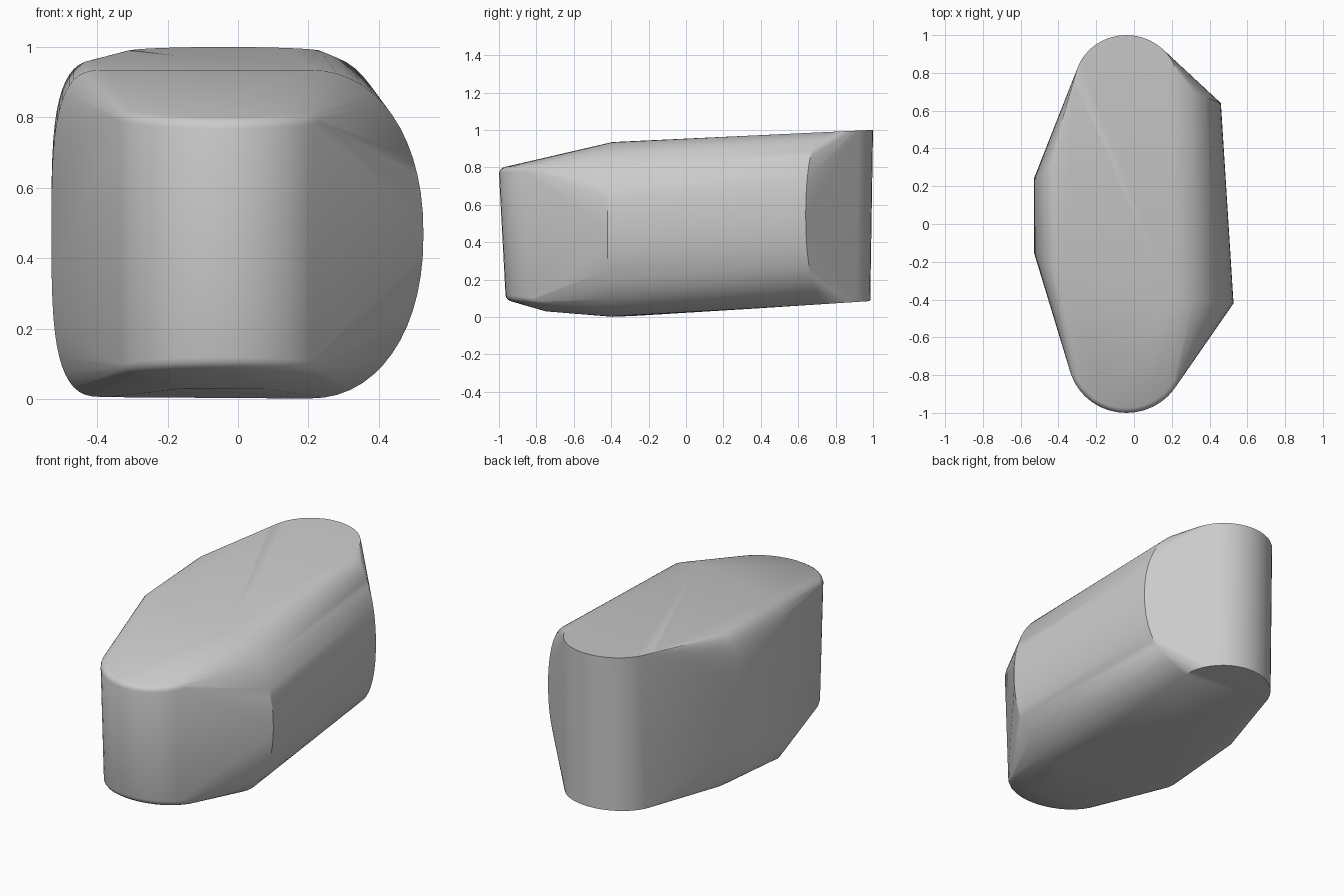
import bpy, bmesh, math

cube = bpy.data.objects.get("Cube")
if cube:
    bpy.data.objects.remove(cube)


def power(v, p):
    return math.copysign(abs(v) ** p, v)


def end_arc(y, rx, ry, sign, z_of_y, steps=20):
    """Half ellipse in plan, bulging toward the front or back."""
    pts = []
    for i in range(steps + 1):
        a = math.pi * i / steps
        py = y + sign * ry * math.sin(a)
        pts.append((-0.04 + rx * math.cos(a), py, z_of_y(py)))
    return pts


def side_arc(cx, rx, cz, rz, p, y0, lean, steps=28):
    """Rounded upright rib on one flank; y drifts as it curves inward."""
    pts = []
    for i in range(steps + 1):
        a = math.pi * (i / steps - 0.5)
        x = cx + rx * power(math.cos(a), p)
        pts.append((x, y0 + lean * abs(cx + rx - x), cz + rz * power(math.sin(a), p)))
    return pts


points = []

# Back end: crisp rounded wall between sloping top and bottom
points += end_arc(0.74, 0.275, 0.26, 1, lambda y: 1.0 + 0.046 * (y - 1))
points += end_arc(0.73, 0.275, 0.255, 1, lambda y: 0.085 + 0.065 * (y - 0.985))

# Front end: rounded wall with softened top and bottom rims
for inset, drop in ((0, 0.03), (0.004, 0.017), (0.012, 0.007), (0.025, 0)):
    points += end_arc(-0.70, 0.31 - inset, 0.30 - inset, -1,
                      lambda y: 0.80 - drop + 0.1 * (y + 0.98))
    points += end_arc(-0.69, 0.305 - inset, 0.275 - inset, -1,
                      lambda y: 0.085 + drop - 0.1 * (y + 0.94))
points += [(-0.15, -0.75, 0.03), (0.07, -0.75, 0.03)]

# Flank ribs: front and back on each side
points += side_arc(0.20, 0.327, 0.468, 0.467, 0.92, -0.42, 0.08)
points += side_arc(0.22, 0.24, 0.545, 0.435, 0.92, 0.64, 0.40)
points += side_arc(-0.37, -0.16, 0.47, 0.465, 0.6, -0.15, -0.9)
points += side_arc(-0.37, -0.16, 0.505, 0.46, 0.6, 0.24, 0.8)

# Wrap everything in one convex skin
bm = bmesh.new()
for co in points:
    bm.verts.new(co)
bmesh.ops.remove_doubles(bm, verts=bm.verts, dist=0.002)
bmesh.ops.convex_hull(bm, input=bm.verts)
bmesh.ops.delete(bm, geom=[v for v in bm.verts if not v.link_faces], context='VERTS')
bmesh.ops.dissolve_limit(bm, angle_limit=math.radians(0.5),
                         verts=bm.verts, edges=bm.edges)
bmesh.ops.recalc_face_normals(bm, faces=bm.faces)

mesh = bpy.data.meshes.new("rounded_block")
bm.to_mesh(mesh)
bm.free()
block = bpy.data.objects.new("rounded_block", mesh)
bpy.context.collection.objects.link(block)

# Plain grey surface
grey = bpy.data.materials.new("plain_grey")
grey.use_nodes = True
colour = (0.6, 0.6, 0.6, 1)
grey.diffuse_color = colour
grey.node_tree.nodes["Principled BSDF"].inputs["Base Color"].default_value = colour
mesh.materials.append(grey)

bpy.context.view_layer.objects.active = block
block.select_set(True)
bpy.ops.object.shade_smooth_by_angle(angle=math.radians(30))
